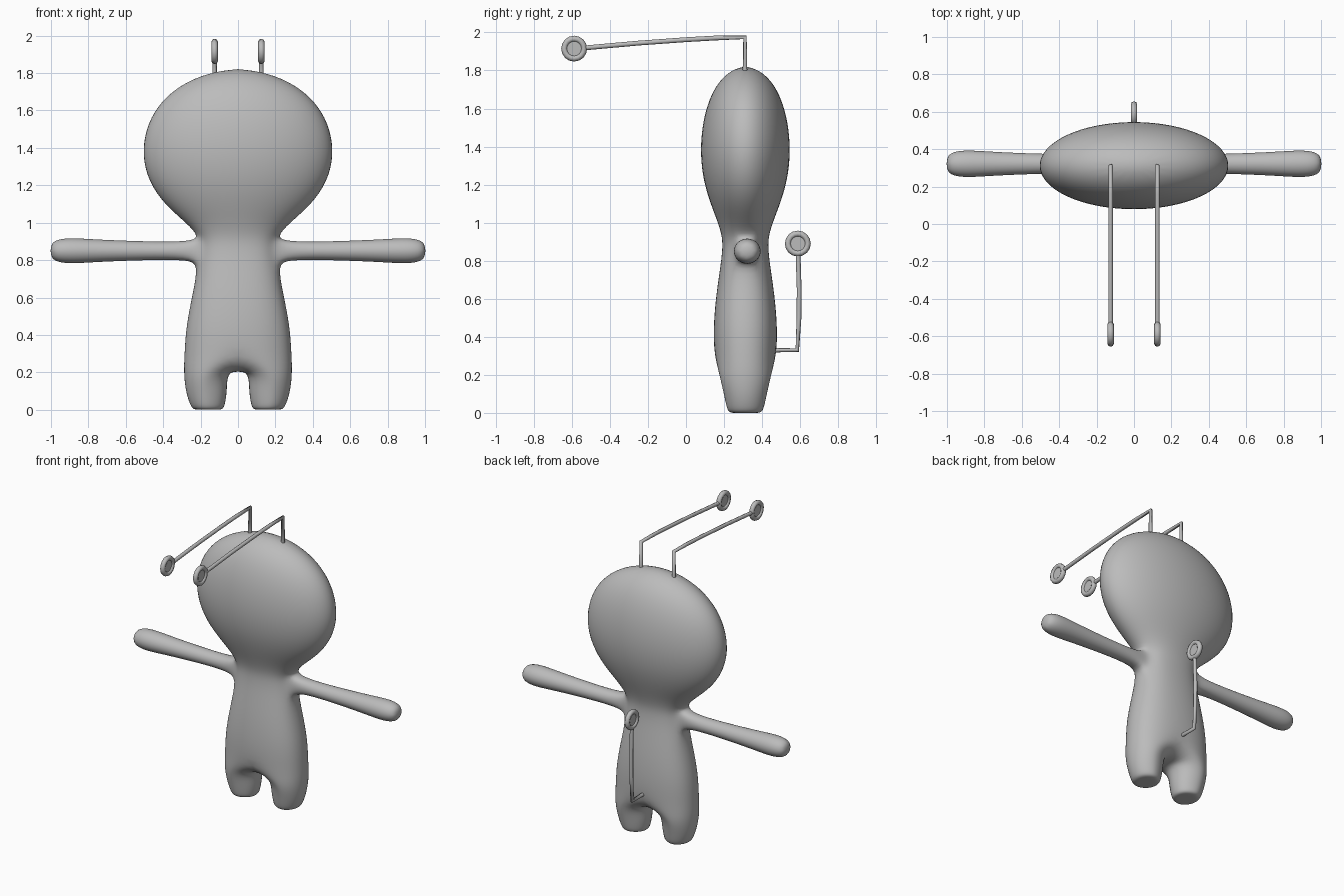
import bpy, bmesh
from math import sin, cos, radians, pi
from mathutils import Matrix

cube = bpy.data.objects.get("Cube")
if cube:
    bpy.data.objects.remove(cube, do_unlink=True)

# Single plain grey
grey = bpy.data.materials.new("plain_grey")
grey.use_nodes = True
colour = (0.5, 0.5, 0.5, 1)
grey.diffuse_color = colour
grey.node_tree.nodes["Principled BSDF"].inputs["Base Color"].default_value = colour


def add_mesh(name, bm):
    bmesh.ops.recalc_face_normals(bm, faces=bm.faces[:])
    mesh = bpy.data.meshes.new(name)
    bm.to_mesh(mesh)
    bm.free()
    mesh.materials.append(grey)
    mesh.shade_smooth()
    ob = bpy.data.objects.new(name, mesh)
    bpy.context.collection.objects.link(ob)
    return ob


def bridge(bm, a, b, closed=True):
    n = len(a)
    for i in range(n if closed else n - 1):
        j = (i + 1) % n
        bm.faces.new((a[i], a[j], b[j], b[i]))


def power(v, e):
    return abs(v) ** e * (1 if v >= 0 else -1)


# Body: a half cage, mirrored and subdivided
MID_Y = 0.312
bm = bmesh.new()

# Torso and head half rings: height, half width, half depth
profile = [
    (0.30, 0.292, 0.168), (0.45, 0.283, 0.172), (0.62, 0.247, 0.157),
    (0.78, 0.215, 0.132), (0.85, 0.207, 0.124), (0.92, 0.203, 0.122),
    (1.00, 0.285, 0.147), (1.10, 0.405, 0.188), (1.22, 0.490, 0.226),
    (1.36, 0.526, 0.243), (1.50, 0.506, 0.234), (1.62, 0.446, 0.206),
    (1.72, 0.342, 0.160), (1.79, 0.200, 0.095),
]
rings = []
for z, rx, ry in profile:
    e = 0.85 if z < 0.95 else 1.0
    ring = []
    for k in range(-4, 5):
        a = k * pi / 8
        x = 0 if abs(k) == 4 else rx * power(cos(a), e)
        ring.append(bm.verts.new((x, MID_Y + ry * power(sin(a), e), z)))
    rings.append(ring)
ARM = 3                                   # ring below the shoulder
for j in range(len(rings) - 1):
    for k in range(8):
        if j in (ARM, ARM + 1) and k in (3, 4):
            continue                      # opening for the arm
        lo, hi = rings[j], rings[j + 1]
        bm.faces.new((lo[k], lo[k + 1], hi[k + 1], hi[k]))
crown = bm.verts.new((0, MID_Y, 1.83))
for k in range(8):
    bm.faces.new((rings[-1][k], rings[-1][k + 1], crown))

# Arm grown from the opening
lo, mid, hi = rings[ARM:ARM + 3]
loop = [lo[3], lo[4], lo[5], mid[5], hi[5], hi[4], hi[3], mid[3]]
bm.verts.remove(mid[4])
for x, r in [(0.27, 0.056), (0.50, 0.058), (0.75, 0.070),
             (0.86, 0.079), (0.95, 0.078), (1.005, 0.048)]:
    nxt = []
    for i in range(8):
        a = radians(-135 + 45 * i)
        nxt.append(bm.verts.new((x, 0.322 + r * cos(a), 0.85 + r * 0.94 * sin(a))))
    bridge(bm, loop, nxt)
    loop = nxt
bm.faces.new(loop)

# Leg grown from the hip ring and the crotch line
crotch = [bm.verts.new((0, MID_Y + y, 0.205)) for y in (0.09, 0, -0.09)]
loop = rings[0] + crotch
angles = [22.5 * k for k in range(-4, 5)] + [135, 180, 225]
for z, cx, rx, ry in [(0.20, 0.170, 0.123, 0.142), (0.10, 0.165, 0.118, 0.118),
                      (0.03, 0.160, 0.100, 0.103), (0.0, 0.157, 0.085, 0.090),
                      (0.0, 0.157, 0.045, 0.05)]:
    nxt = [bm.verts.new((cx + rx * cos(radians(a)), MID_Y + ry * sin(radians(a)), z))
           for a in angles]
    bridge(bm, loop, nxt)
    loop = nxt
bm.faces.new(loop)

body = add_mesh("body", bm)
mirror = body.modifiers.new("mirror", 'MIRROR')
mirror.use_clip = True
subsurf = body.modifiers.new("subdivision", 'SUBSURF')
subsurf.levels = subsurf.render_levels = 2


def rod(name, x, path):
    """Thin round rod through (y, z) points."""
    cu = bpy.data.curves.new(name, 'CURVE')
    cu.dimensions = '3D'
    cu.bevel_depth = 0.0125
    cu.bevel_resolution = 2
    cu.use_fill_caps = True
    sp = cu.splines.new('POLY')
    sp.points.add(len(path) - 1)
    for p, (y, z) in zip(sp.points, path):
        p.co = (x, y, z, 1)
    cu.materials.append(grey)
    ob = bpy.data.objects.new(name, cu)
    bpy.context.collection.objects.link(ob)


def eyelet(name, x, y, z):
    """Rounded rim with a recessed disc, facing sideways."""
    bm = bmesh.new()
    n, m = 16, 8
    loops = []
    for i in range(n):
        a = 2 * pi * i / n
        loops.append([])
        for j in range(m):
            b = 2 * pi * j / m
            r = 0.052 + 0.016 * cos(b)
            loops[-1].append(bm.verts.new((0.017 * sin(b), r * cos(a), r * sin(a))))
    for i in range(n):
        bridge(bm, loops[i], loops[(i + 1) % n])
    bmesh.ops.create_cone(bm, cap_ends=True, segments=n, radius1=0.04, radius2=0.04,
                          depth=0.012, matrix=Matrix.Rotation(pi / 2, 4, 'Y'))
    ob = add_mesh(name, bm)
    ob.location = (x, y, z)
    bpy.ops.object.select_all(action='DESELECT')
    ob.select_set(True)
    bpy.context.view_layer.objects.active = ob
    bpy.ops.object.shade_smooth_by_angle(angle=radians(50))


# Antennae
for side, x in (("left", 0.125), ("right", -0.125)):
    rod(side + "_antenna", x, [(0.31, 1.78), (0.31, 1.974), (0.16, 1.971), (0.0, 1.962),
                               (-0.25, 1.944), (-0.54, 1.918)])
    eyelet(side + "_antenna_tip", x, -0.588, 1.915)

# Tail
rod("tail", 0, [(0.44, 0.33), (0.585, 0.33), (0.594, 0.5), (0.595, 0.65), (0.589, 0.84)])
eyelet("tail_tip", 0, 0.588, 0.89)
